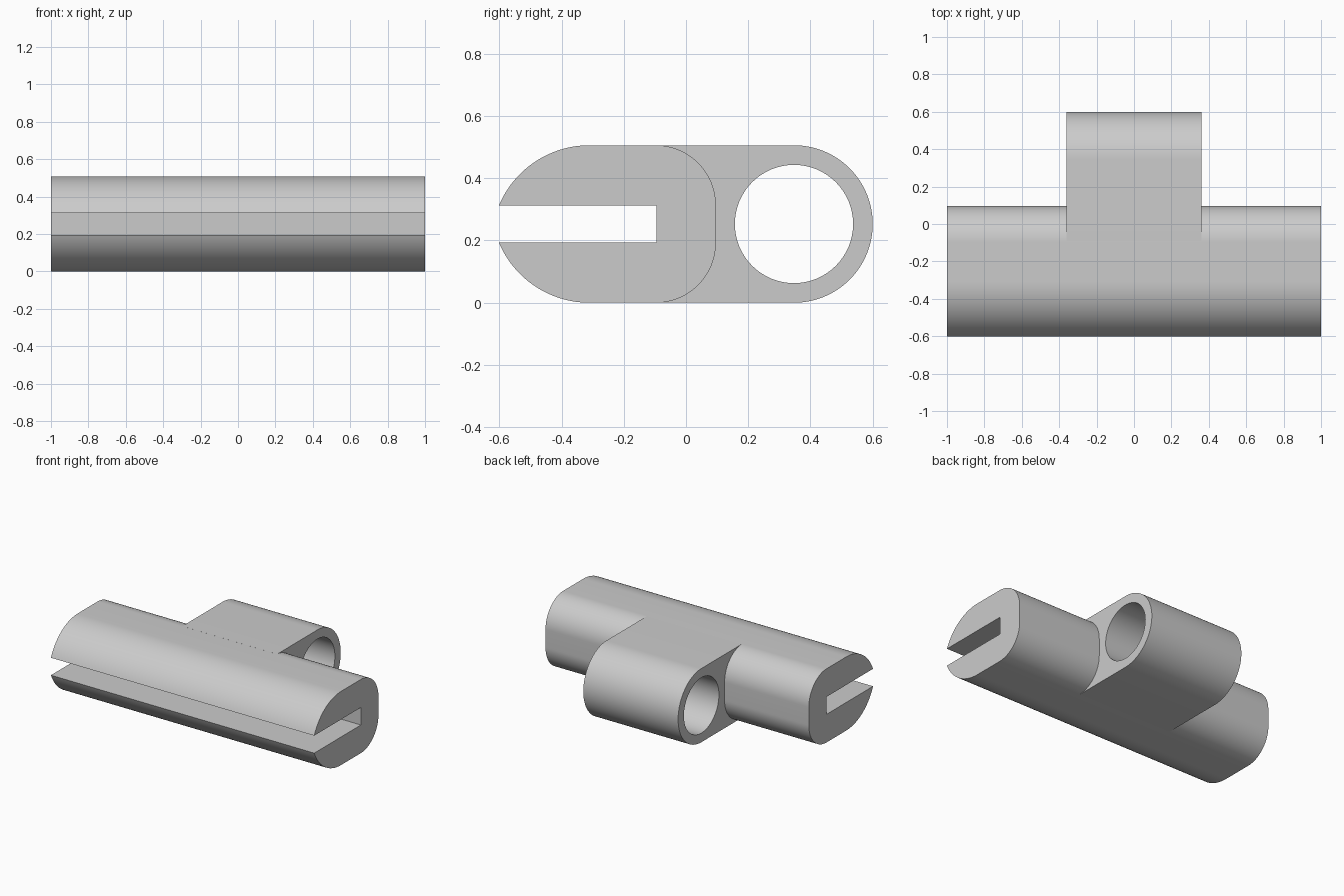
import bpy, bmesh, math

if "Cube" in bpy.data.objects:
    bpy.data.objects.remove(bpy.data.objects["Cube"], do_unlink=True)

HEIGHT = 0.506
MID = HEIGHT / 2
SLOT = 0.06          # half height of the slot
EYE_Y = 0.6 - MID    # hinge eye centre

grey = bpy.data.materials.new("plain grey")
grey.use_nodes = True
grey.diffuse_color = (0.6, 0.6, 0.6, 1)
grey.node_tree.nodes["Principled BSDF"].inputs["Base Color"].default_value = (0.6, 0.6, 0.6, 1)


def arc(cy, cz, r, start, end, steps):
    """Points on an arc in the y-z plane, angles in degrees."""
    angles = [math.radians(start + (end - start) * i / steps) for i in range(steps + 1)]
    return [(cy + r * math.cos(a), cz + r * math.sin(a)) for a in angles]


def extrude_profile(name, points, half_width):
    """Prism along x from a closed y-z profile."""
    bm = bmesh.new()
    face = bm.faces.new([bm.verts.new((-half_width, y, z)) for y, z in points])
    grown = bmesh.ops.extrude_face_region(bm, geom=[face])["geom"]
    moved = [v for v in grown if isinstance(v, bmesh.types.BMVert)]
    bmesh.ops.translate(bm, verts=moved, vec=(2 * half_width, 0, 0))
    bmesh.ops.recalc_face_normals(bm, faces=bm.faces)
    mesh = bpy.data.meshes.new(name)
    bm.to_mesh(mesh)
    bm.free()
    mesh.materials.append(grey)
    obj = bpy.data.objects.new(name, mesh)
    bpy.context.collection.objects.link(obj)
    return obj


def combine(target, tool, operation):
    """Apply a boolean and discard the tool object."""
    tool.hide_render = True
    mod = target.modifiers.new(operation.lower(), "BOOLEAN")
    mod.operation, mod.solver, mod.object = operation, "EXACT", tool
    bpy.context.view_layer.objects.active = target
    bpy.ops.object.modifier_apply(modifier=mod.name)
    bpy.data.objects.remove(tool, do_unlink=True)


# Slotted bar: upper half of the profile, mirrored for the lower half
corner = MID - SLOT
nose = 0.316
sweep = math.degrees(math.acos((nose - corner) / nose))
upper = [(-0.095, MID + SLOT)]
upper += arc(-0.31, HEIGHT - nose, nose, 90 + sweep, 90, 24)
upper += arc(-0.097, HEIGHT - corner, corner, 90, 0, 24)
lower = [(y, HEIGHT - z) for y, z in reversed(upper)]
bar = extrude_profile("slotted_bar_with_hinge_eye", upper + lower, 1.0)

# Hinge lug with a rounded back end
lug_profile = [(-0.09, HEIGHT), (-0.09, 0)] + arc(EYE_Y, MID, MID, -90, 90, 48)
lug = extrude_profile("hinge_lug", lug_profile, 0.36)
combine(bar, lug, "UNION")

# Round pin hole through the lug
hole = extrude_profile("pin_hole", arc(EYE_Y, MID, 0.19, 0, 360, 64)[:-1], 0.5)
combine(bar, hole, "DIFFERENCE")

# Smooth curves, crisp edges
bpy.ops.object.select_all(action="DESELECT")
bar.select_set(True)
bpy.context.view_layer.objects.active = bar
bpy.ops.object.shade_smooth_by_angle(angle=math.radians(25))
